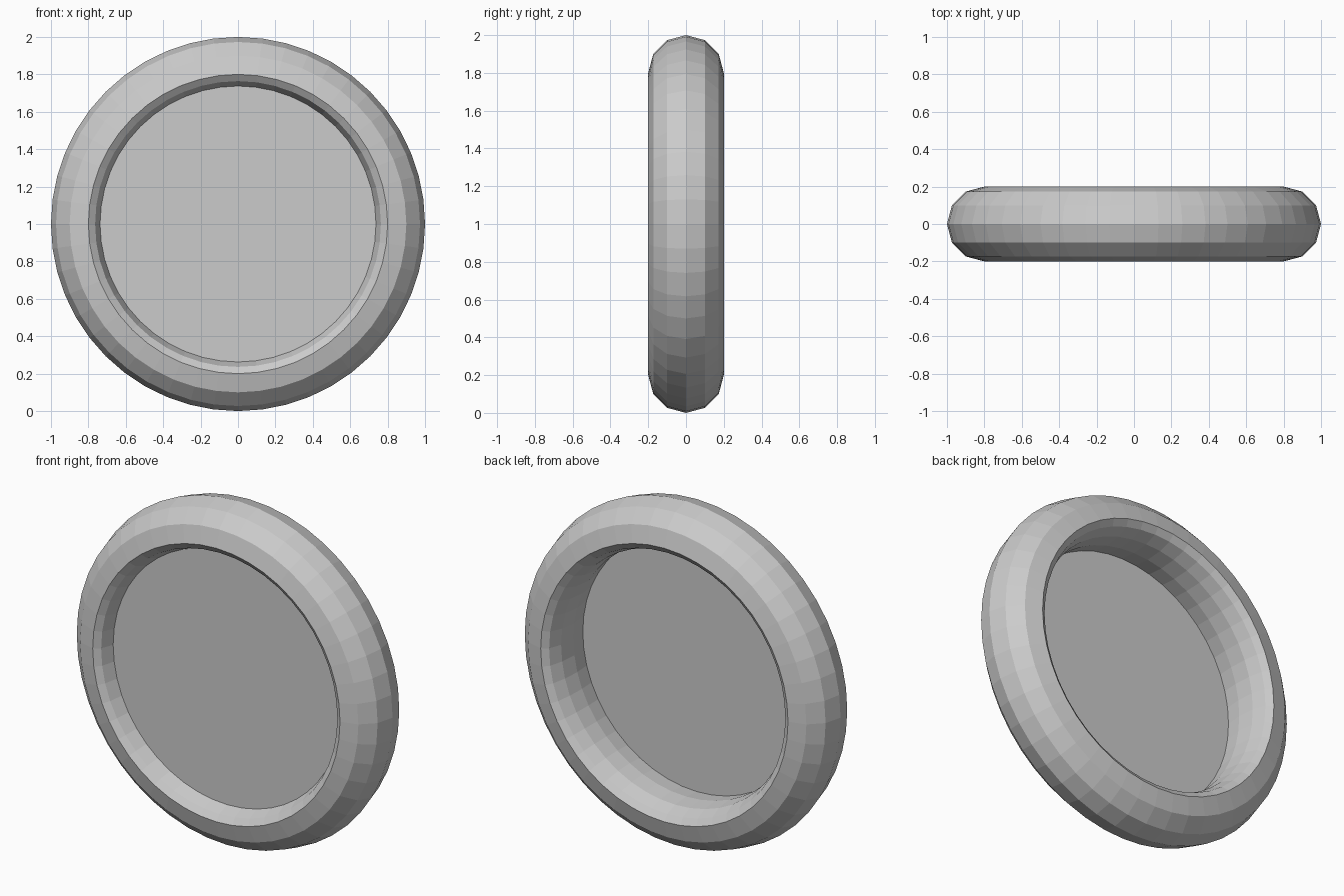
import bpy
import bmesh
from math import sin, cos, pi, tau

SEGMENTS = 48      # steps around the ring
SIDES = 12         # steps around its cross-section
MAJOR, MINOR = 0.8, 0.2
SQUASH = 0.36      # flattening of the inner half of the cross-section
PANEL_Y = -0.1

cube = bpy.data.objects.get("Cube")
if cube:
    bpy.data.objects.remove(cube, do_unlink=True)

# Single grey material
grey = bpy.data.materials.new("plain_grey")
grey.use_nodes = True
colour = (0.6, 0.6, 0.6, 1.0)
grey.diffuse_color = colour
grey.node_tree.nodes["Principled BSDF"].inputs["Base Color"].default_value = colour


def circle(bm, radius, y):
    """Ring of vertices standing upright around the y axis."""
    return [bm.verts.new((radius * sin(tau * i / SEGMENTS), y,
                          1 + radius * cos(tau * i / SEGMENTS)))
            for i in range(SEGMENTS)]


def finish(bm, name):
    bmesh.ops.recalc_face_normals(bm, faces=bm.faces)
    mesh = bpy.data.meshes.new(name)
    bm.to_mesh(mesh)
    bm.free()
    mesh.materials.append(grey)
    obj = bpy.data.objects.new(name, mesh)
    bpy.context.collection.objects.link(obj)
    return obj


# Outer ring: round outside, flattened inside
bm = bmesh.new()
loops = []
for k in range(SIDES):
    angle = tau * k / SIDES
    reach = MINOR * cos(angle)
    if reach < 0:
        reach *= SQUASH
    loops.append(circle(bm, MAJOR + reach, MINOR * sin(angle)))
for k in range(SIDES):
    a, b = loops[k], loops[(k + 1) % SIDES]
    for i in range(SEGMENTS):
        j = (i + 1) % SEGMENTS
        bm.faces.new((a[i], a[j], b[j], b[i]))
finish(bm, "outer_ring")

# Flat panel set inside the ring, nearer the front
bm = bmesh.new()
bm.faces.new(circle(bm, MAJOR - MINOR * SQUASH * cos(pi / 6), PANEL_Y))
panel = finish(bm, "front_panel")
if panel.data.polygons[0].normal.y > 0:
    panel.data.flip_normals()
